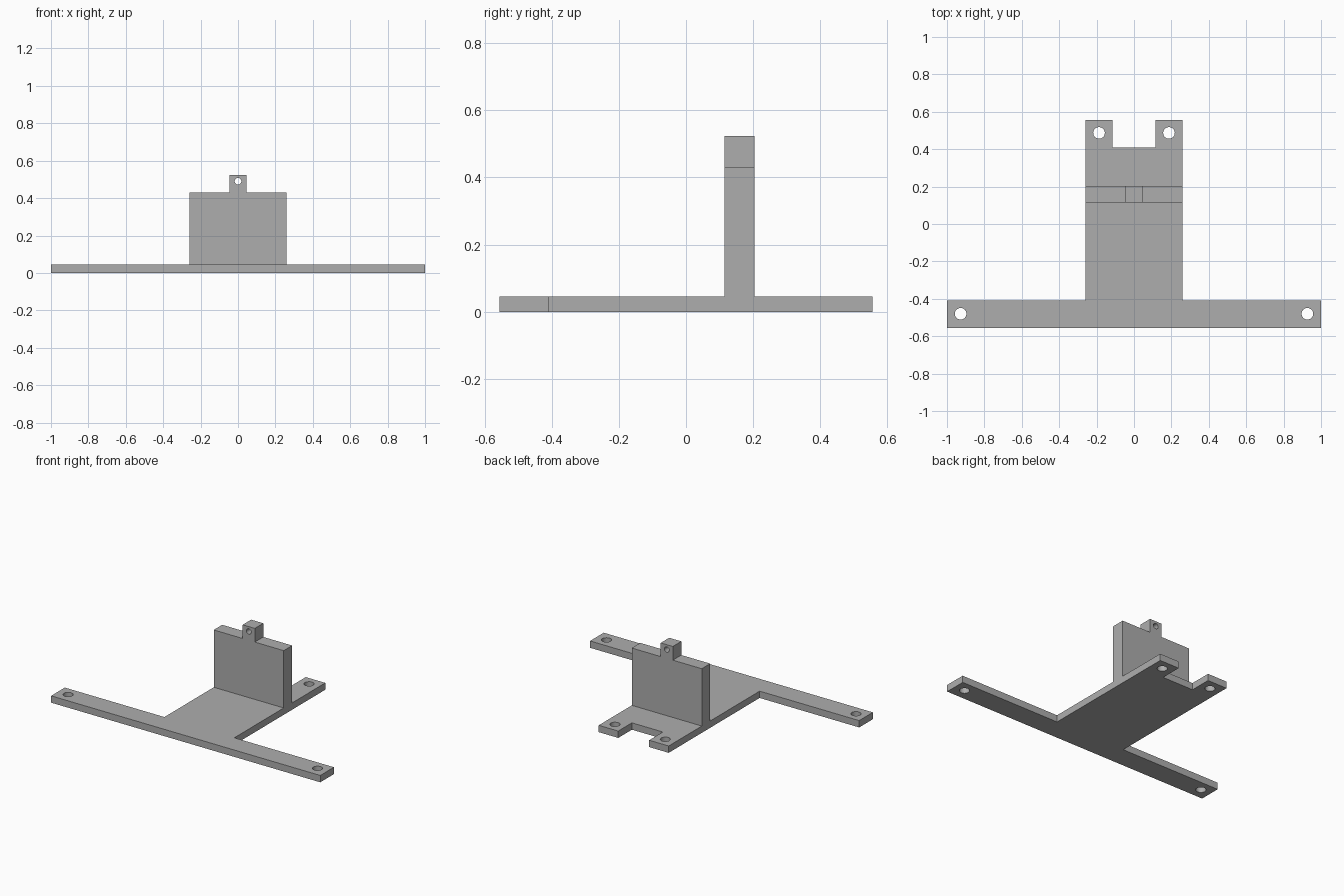
import bpy
from math import sin, cos, pi, radians

cube = bpy.data.objects.get("Cube")
if cube:
    bpy.data.objects.remove(cube, do_unlink=True)

grey = bpy.data.materials.new("plain grey")
grey.use_nodes = True
grey.diffuse_color = (0.42, 0.42, 0.42, 1)
grey.node_tree.nodes["Principled BSDF"].inputs["Base Color"].default_value = grey.diffuse_color


def circle(x, y, radius, sides=32):
    return [(x + radius * cos(2 * pi * i / sides), y + radius * sin(2 * pi * i / sides))
            for i in range(sides)]


def mirrored(half):
    """Close a right-hand half outline by reflecting it across x = 0."""
    return half + [(-x, y) for x, y in reversed(half)]


def extruded_plate(name, loops, thickness, location, tilt=0):
    """Flat profile with holes, extruded evenly to both sides of its origin."""
    curve = bpy.data.curves.new(name, "CURVE")
    curve.dimensions = "2D"
    curve.fill_mode = "BOTH"
    curve.extrude = thickness / 2
    for loop in loops:
        spline = curve.splines.new("POLY")
        spline.points.add(len(loop) - 1)
        for point, (x, y) in zip(spline.points, loop):
            point.co = (x, y, 0, 1)
        spline.use_cyclic_u = True
    obj = bpy.data.objects.new(name, curve)
    bpy.context.collection.objects.link(obj)
    obj.location = location
    obj.rotation_euler.x = tilt
    curve.materials.append(grey)
    bpy.ops.object.select_all(action="DESELECT")
    obj.select_set(True)
    bpy.context.view_layer.objects.active = obj
    bpy.ops.object.convert(target="MESH")
    # Weld the caps to the rims, then smooth only the bores
    bpy.ops.object.mode_set(mode="EDIT")
    bpy.ops.mesh.select_all(action="SELECT")
    bpy.ops.mesh.remove_doubles(threshold=0.0001)
    bpy.ops.mesh.normals_make_consistent(inside=False)
    bpy.ops.object.mode_set(mode="OBJECT")
    bpy.ops.object.shade_smooth_by_angle(angle=radians(30))
    return obj


base = 0.046       # base thickness
width = 0.26       # half width of the body

# Base: wide front bar, body, and two rear lugs with a gap between
base_outline = mirrored([(1, -0.555), (1, -0.41), (width, -0.41),
                         (width, 0.555), (0.115, 0.555), (0.115, 0.41)])
screw_holes = [circle(side * x, y, 0.031)
               for side in (-1, 1) for x, y in ((0.927, -0.48), (0.187, 0.487))]
extruded_plate("base_plate", [base_outline] + screw_holes, base, (0, 0, base / 2))

# Upright wall with a small pierced tab on top
wall_outline = mirrored([(width, base), (width, 0.431), (0.045, 0.431), (0.045, 0.523)])
extruded_plate("upright_wall", [wall_outline, circle(0, 0.49, 0.018)],
               0.09, (0, 0.159, 0), tilt=pi / 2)
